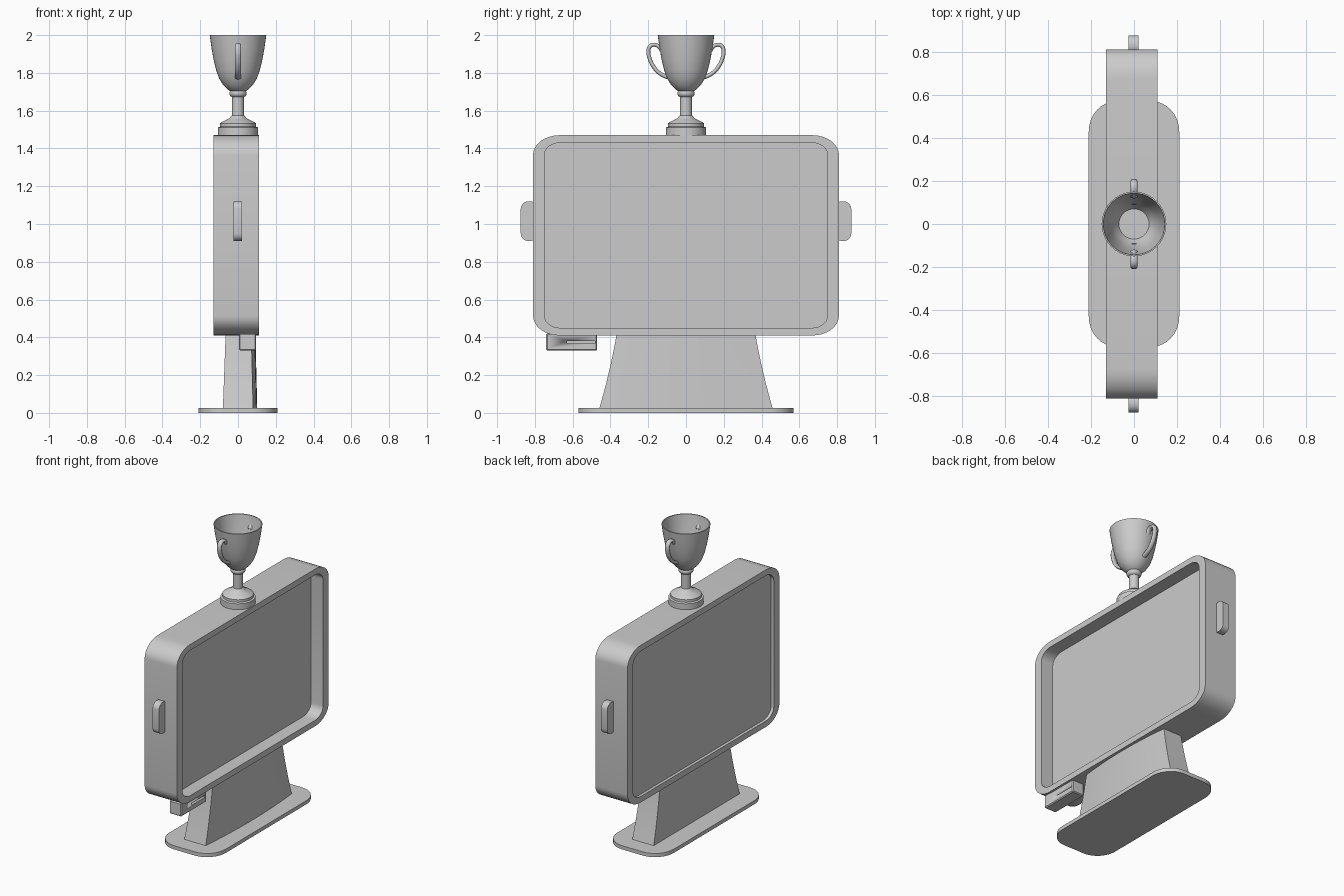
import bpy, bmesh
from math import sin, cos, pi, radians

if "Cube" in bpy.data.objects:
    bpy.data.objects.remove(bpy.data.objects["Cube"])


def finish(name, bm, angle=35):
    bmesh.ops.remove_doubles(bm, verts=bm.verts, dist=1e-5)
    bmesh.ops.recalc_face_normals(bm, faces=bm.faces)
    me = bpy.data.meshes.new(name)
    bm.to_mesh(me)
    bm.free()
    ob = bpy.data.objects.new(name, me)
    bpy.context.collection.objects.link(ob)
    smooth(ob, angle)
    return ob


def smooth(ob, angle=35):
    bpy.ops.object.select_all(action='DESELECT')
    ob.select_set(True)
    bpy.context.view_layer.objects.active = ob
    bpy.ops.object.shade_smooth_by_angle(angle=radians(angle))


def loft(name, rings, angle=35):
    """Skin a list of equal-length rings and cap both ends."""
    bm = bmesh.new()
    loops = [[bm.verts.new(p) for p in r] for r in rings]
    n = len(loops[0])
    for a, b in zip(loops, loops[1:]):
        for i in range(n):
            j = (i + 1) % n
            bm.faces.new((a[i], a[j], b[j], b[i]))
    bm.faces.new(loops[0])
    bm.faces.new(loops[-1])
    return finish(name, bm, angle)


def rounded(hu, hv, ru, rv, seg=8):
    """Rectangle outline with elliptical corners."""
    pts = []
    for k, (su, sv) in enumerate(((1, 1), (-1, 1), (-1, -1), (1, -1))):
        for i in range(seg + 1):
            a = (k + i / seg) * pi / 2
            pts.append((su * (hu - ru) + ru * cos(a), sv * (hv - rv) + rv * sin(a)))
    return pts


def box(name, lo, hi, bevel=0.0):
    bm = bmesh.new()
    bmesh.ops.create_cube(bm, size=1)
    for v in bm.verts:
        v.co = [(l + h) / 2 + c * (h - l) for l, h, c in zip(lo, hi, v.co)]
    if bevel:
        bmesh.ops.bevel(bm, geom=bm.edges[:], offset=bevel, segments=1, affect='EDGES')
    return finish(name, bm, 20)


# display housing, deep recess on +x and shallow one on -x
ZC = 0.94
outer = rounded(0.81, 0.53, 0.14, 0.105)
inner = rounded(0.75, 0.49, 0.085, 0.065)
steps = ((inner, 0.02), (inner, 0.11), (outer, 0.11),
         (outer, -0.13), (inner, -0.13), (inner, -0.11))
loft("display_housing", [[(x, y, ZC + z) for y, z in o] for o, x in steps])

# side tabs
tab = rounded(0.045, 0.105, 0.04, 0.04, 5)
for s, side in ((1, "right"), (-1, "left")):
    loft(f"side_tab_{side}",
         [[(x, s * 0.83 + y, 1.015 + z) for y, z in tab] for x in (-0.025, 0.022)])

# foot plate
plate = rounded(0.21, 0.57, 0.13, 0.14)
loft("foot_plate", [[(x, y, z) for x, y in plate] for z in (0, 0.025)])

# neck: flat back, bowed front, flaring towards the plate
rings = []
for i in range(9):
    t = i / 8
    z = 0.02 + 0.41 * t
    hy = 0.46 - 0.12 * t + 0.025 * t * t
    back, edge, bow = -0.08 + 0.015 * t, 0.08 - 0.01 * t, 0.022
    ring = [(back, -hy, z)]
    for k in range(13):
        u = -1 + k / 6
        ring.append((edge + bow * (1 - u * u), u * hy, z))
    ring.append((back, hy, z))
    rings.append(ring)
loft("neck", rings)

# card reader under the housing with a slot
reader = box("card_reader", (0.005, -0.74, 0.33), (0.095, -0.47, 0.42), 0.006)
cutter = box("slot_cutter", (0.06, -0.63, 0.367), (0.12, -0.483, 0.381))
mod = reader.modifiers.new("slot", 'BOOLEAN')
mod.operation = 'DIFFERENCE'
mod.object = cutter
bpy.context.view_layer.objects.active = reader
bpy.ops.object.modifier_apply(modifier="slot")
bpy.data.objects.remove(cutter)

# trophy cup, turned profile (radius, height)
profile = [(0.107, 1.465), (0.107, 1.51), (0.096, 1.515), (0.096, 1.532), (0.085, 1.54),
           (0.06, 1.552), (0.042, 1.562), (0.036, 1.572), (0.032, 1.575), (0.032, 1.672),
           (0.04, 1.676), (0.046, 1.687), (0.046, 1.698), (0.042, 1.704),
           (0.055, 1.712), (0.078, 1.735), (0.1, 1.77), (0.116, 1.815), (0.129, 1.87),
           (0.14, 1.93), (0.15, 2.0), (0.143, 2.0), (0.132, 1.93), (0.12, 1.87),
           (0.107, 1.815), (0.09, 1.775), (0.07, 1.745)]
N = 40
loft("trophy_cup", [[(r * cos(2 * pi * k / N), r * sin(2 * pi * k / N), z) for k in range(N)]
                    for r, z in profile])

# trophy handles, swept along a smooth path (y, z)
path = [(0.128, 1.915), (0.145, 1.94), (0.168, 1.949), (0.19, 1.941), (0.199, 1.915),
        (0.192, 1.875), (0.17, 1.83), (0.138, 1.797), (0.095, 1.775)]
for s, side in ((1, "right"), (-1, "left")):
    cu = bpy.data.curves.new(f"trophy_handle_{side}", 'CURVE')
    cu.dimensions = '3D'
    cu.bevel_depth = 0.011
    cu.bevel_resolution = 3
    cu.resolution_u = 4
    cu.use_fill_caps = True
    sp = cu.splines.new('BEZIER')
    sp.bezier_points.add(len(path) - 1)
    for p, (y, z) in zip(sp.bezier_points, path):
        p.co = (0, s * y, z)
        p.handle_left_type = p.handle_right_type = 'AUTO'
    ob = bpy.data.objects.new(f"trophy_handle_{side}", cu)
    bpy.context.collection.objects.link(ob)
    ob.scale.x = 1.5
    bpy.ops.object.select_all(action='DESELECT')
    ob.select_set(True)
    bpy.context.view_layer.objects.active = ob
    bpy.ops.object.convert(target='MESH')
    smooth(bpy.context.object, 50)
